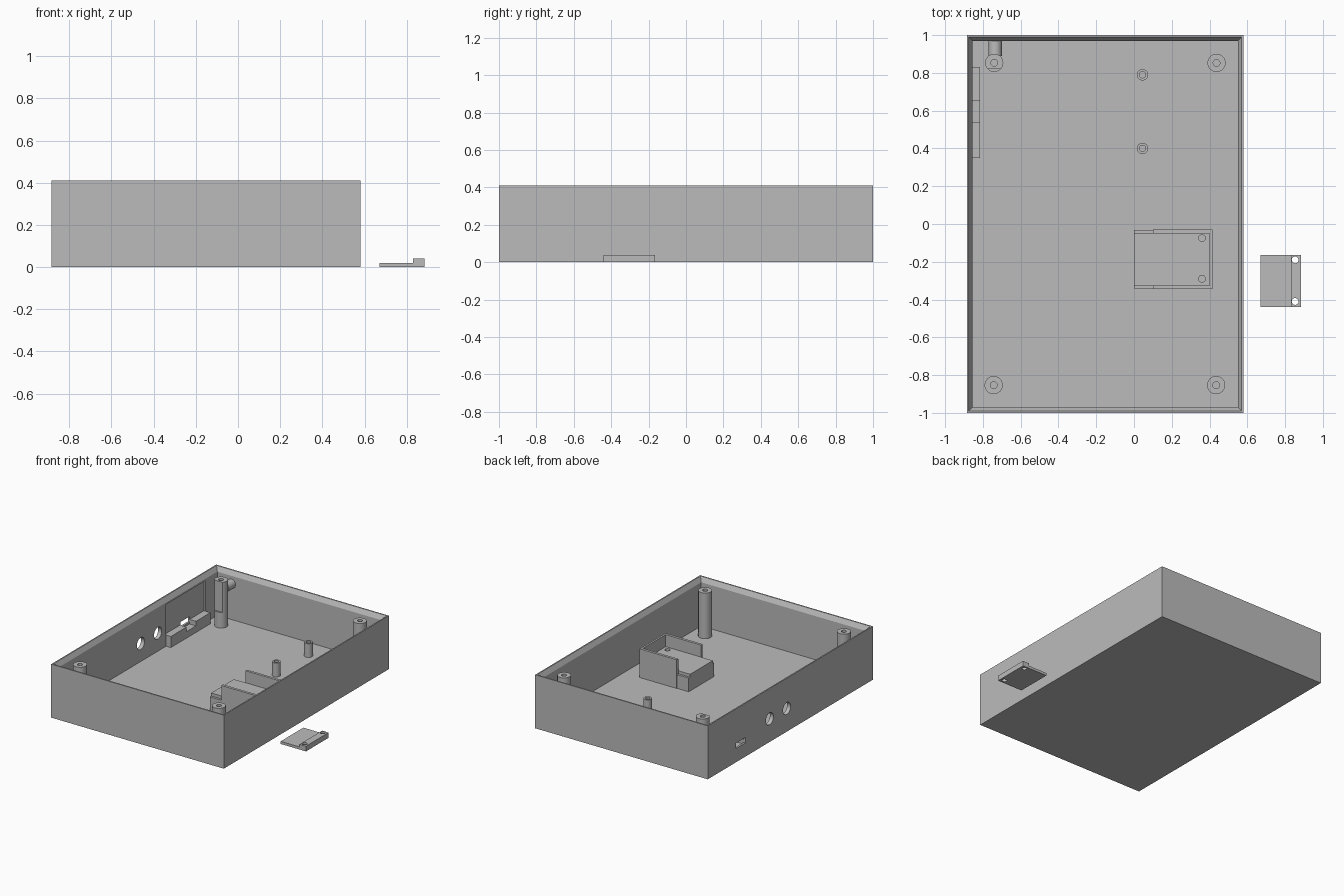
import bpy, bmesh, math
from mathutils import Matrix

if "Cube" in bpy.data.objects:
    bpy.data.objects.remove(bpy.data.objects["Cube"])

grey = bpy.data.materials.new("plain grey")
grey.diffuse_color = (0.5, 0.5, 0.5, 1)
grey.use_nodes = True
grey.node_tree.nodes["Principled BSDF"].inputs["Base Color"].default_value = grey.diffuse_color

X0, X1, Y0, Y1, H, FLOOR = -0.885, 0.58, -1.0, 1.0, 0.41, 0.04


def finish(bm, name, smooth=False):
    bmesh.ops.recalc_face_normals(bm, faces=bm.faces)
    me = bpy.data.meshes.new(name)
    bm.to_mesh(me)
    bm.free()
    ob = bpy.data.objects.new(name, me)
    bpy.context.collection.objects.link(ob)
    me.materials.append(grey)
    if smooth:
        bpy.ops.object.select_all(action='DESELECT')
        ob.select_set(True)
        bpy.context.view_layer.objects.active = ob
        bpy.ops.object.shade_smooth_by_angle(angle=math.radians(35))
    return ob


def box(name, x0, x1, y0, y1, z0, z1):
    bm = bmesh.new()
    m = Matrix.Translation(((x0 + x1) / 2, (y0 + y1) / 2, (z0 + z1) / 2))
    bmesh.ops.create_cube(bm, size=1, matrix=m @ Matrix.Diagonal((x1 - x0, y1 - y0, z1 - z0, 1)))
    return finish(bm, name)


def rod(name, center, r, length, axis):
    bm = bmesh.new()
    turn = Matrix.Rotation(math.pi / 2, 4, {'x': 'Y', 'y': 'X', 'z': 'Z'}[axis])
    bmesh.ops.create_cone(bm, cap_ends=True, segments=32, radius1=r, radius2=r, depth=length,
                          matrix=Matrix.Translation(center) @ turn)
    return finish(bm, name, True)


def standoff(name, x, y, r, hole, z0, z1, depth):
    """Round post with a blind screw hole, turned from a profile."""
    n = 32
    bm = bmesh.new()
    rings = []
    for rad, z in [(r, z0), (r, z1), (hole, z1), (hole, z1 - depth)]:
        rings.append([bm.verts.new((x + rad * math.cos(t * math.tau / n),
                                    y + rad * math.sin(t * math.tau / n), z)) for t in range(n)])
    for a, b in zip(rings, rings[1:]):
        for i in range(n):
            bm.faces.new((a[i], a[(i + 1) % n], b[(i + 1) % n], b[i]))
    bm.faces.new(rings[0])
    bm.faces.new(rings[-1])
    return finish(bm, name, True)


def cut(ob, cutter):
    cutter.hide_render = True
    cutter.display_type = 'WIRE'
    mod = ob.modifiers.new("cut", 'BOOLEAN')
    mod.operation, mod.solver, mod.object = 'DIFFERENCE', 'EXACT', cutter


# Open tray with a bevelled inner rim
bm = bmesh.new()
loops = []
for inset, z in [(0, 0), (0, H), (0.01, H), (0.03, 0.375), (0.03, FLOOR)]:
    a, b, c, d = X0 + inset, X1 - inset, Y0 + inset, Y1 - inset
    loops.append([bm.verts.new(p) for p in ((a, c, z), (b, c, z), (b, d, z), (a, d, z))])
for p, q in zip(loops, loops[1:]):
    for i in range(4):
        bm.faces.new((p[i], p[(i + 1) % 4], q[(i + 1) % 4], q[i]))
bm.faces.new(loops[0])
bm.faces.new(loops[-1])
tray = finish(bm, "tray")

# Left wall: inner recess, connector slot and two round ports
cut(tray, box("recess_cutter", -0.87, -0.84, 0.35, 0.83, 0.05, 0.36))
cut(tray, box("slot_cutter", -0.95, -0.80, 0.545, 0.655, 0.105, 0.147))
for i, y in enumerate((0.25, 0.042)):
    cut(tray, rod(f"port_cutter_{i}", (X0, y, 0.178), 0.046, 0.2, 'x'))

# Connector bracket, lower in the middle
for name, y0, y1, top in (("front", 0.35, 0.54, 0.125), ("middle", 0.54, 0.655, 0.09),
                          ("back", 0.655, 0.83, 0.125)):
    box("bracket_" + name, -0.87, -0.815, y0, y1, FLOOR - 0.005, top)

# Corner screw posts
posts = {}
for name, x, y in (("back_left", -0.74, 0.853), ("back_right", 0.437, 0.853),
                   ("front_left", -0.743, -0.853), ("front_right", 0.435, -0.853)):
    posts[name] = standoff("post_" + name, x, y, 0.048, 0.018, FLOOR - 0.005, 0.39, 0.1)

# Flat on the back left post and the tube joining it to the wall
cut(posts["back_left"], box("flat_cutter", -0.85, -0.65, 0.75, 0.82, 0.16, 0.5))
rod("cross_tube", (-0.735, 0.931, 0.315), 0.035, 0.085, 'y')

# Small board standoffs
for i, y in enumerate((0.79, 0.4)):
    standoff(f"board_standoff_{i}", 0.045, y, 0.03, 0.017, FLOOR - 0.005, 0.145, 0.06)

# Sensor holder: base block, raised seat with screw holes, and three-sided wall
box("holder_base", 0.0, 0.405, -0.342, -0.033, FLOOR - 0.005, 0.145)
seat = box("holder_seat", 0.0, 0.40, -0.325, -0.05, 0.12, 0.168)
for i, y in enumerate((-0.075, -0.29)):
    cut(seat, rod(f"seat_hole_cutter_{i}", (0.36, y, 0.165), 0.018, 0.05, 'z'))
wall_pts = [(0.1, -0.345), (0.415, -0.345), (0.415, -0.03), (0.1, -0.03),
            (0.1, -0.05), (0.40, -0.05), (0.40, -0.325), (0.1, -0.325)]
bm = bmesh.new()
face = bm.faces.new([bm.verts.new((x, y, FLOOR - 0.005)) for x, y in wall_pts])
ext = bmesh.ops.extrude_face_region(bm, geom=[face])
bmesh.ops.translate(bm, vec=(0, 0, 0.225),
                    verts=[v for v in ext["geom"] if isinstance(v, bmesh.types.BMVert)])
if not face.is_valid or len(bm.faces) < 10:
    bm.faces.new([v for v in bm.verts if v.co.z < 0.1])
finish(bm, "holder_wall")

# Loose clamp plate: stepped profile with two screw holes
bm = bmesh.new()
profile = [(0.67, 0), (0.885, 0), (0.885, 0.04), (0.83, 0.04), (0.83, 0.02), (0.67, 0.02)]
ends = [[bm.verts.new((x, y, z)) for x, z in profile] for y in (-0.44, -0.165)]
for i in range(6):
    j = (i + 1) % 6
    bm.faces.new((ends[0][i], ends[0][j], ends[1][j], ends[1][i]))
for e in ends:
    bm.faces.new(e)
clamp = finish(bm, "clamp_plate")
for i, y in enumerate((-0.19, -0.41)):
    cut(clamp, rod(f"clamp_hole_cutter_{i}", (0.853, y, 0.02), 0.018, 0.2, 'z'))
